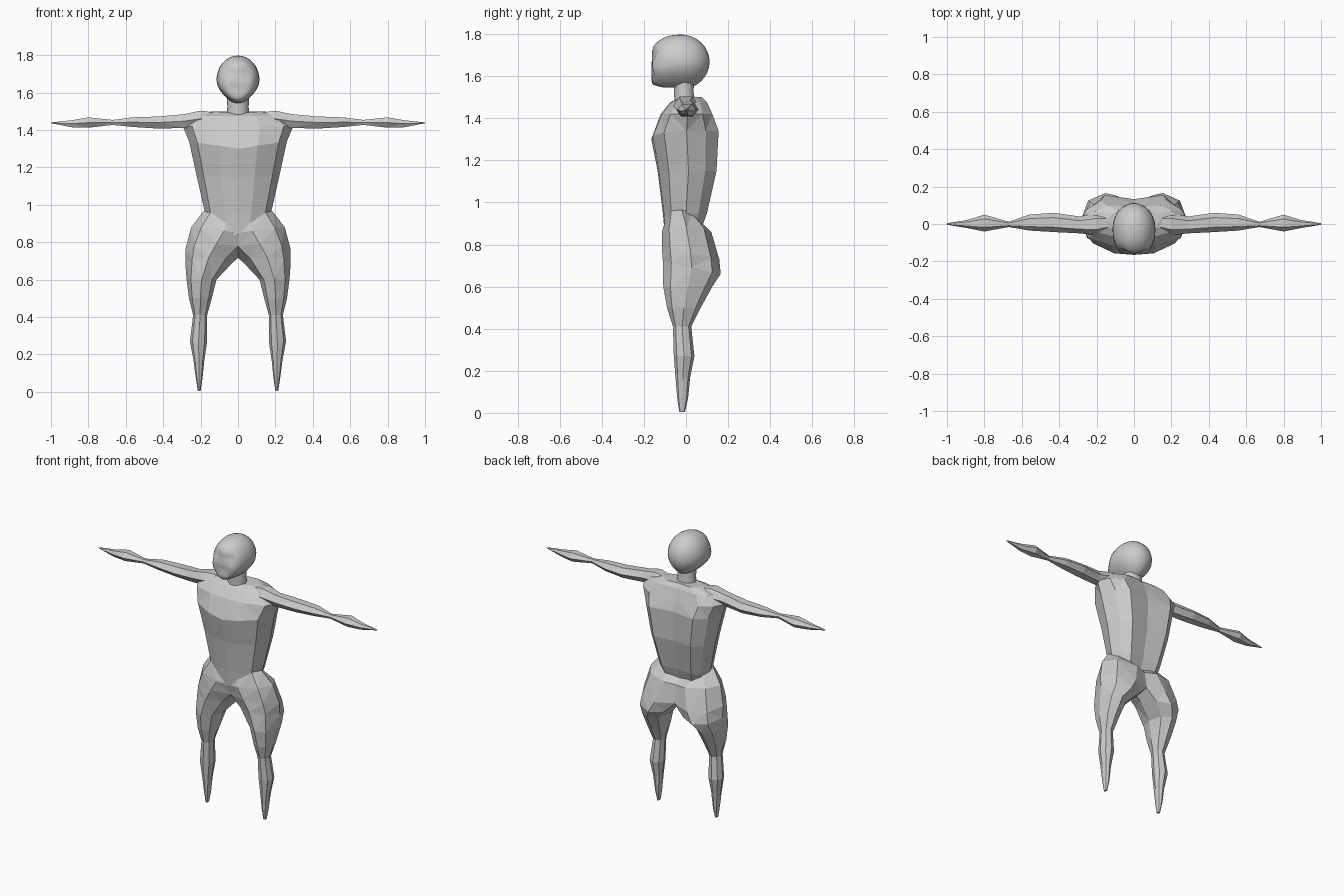
import bpy, bmesh, math
from mathutils import Vector

cube = bpy.data.objects.get("Cube")
if cube:
    bpy.data.objects.remove(cube, do_unlink=True)

grey = bpy.data.materials.new("light grey")
grey.use_nodes = True
tone = (0.6, 0.6, 0.6, 1)
grey.diffuse_color = tone
grey.node_tree.nodes["Principled BSDF"].inputs["Base Color"].default_value = tone


def finish(name, bm):
    bmesh.ops.recalc_face_normals(bm, faces=bm.faces)
    mesh = bpy.data.meshes.new(name)
    bm.to_mesh(mesh)
    bm.free()
    mesh.materials.append(grey)
    ob = bpy.data.objects.new(name, mesh)
    bpy.context.collection.objects.link(ob)
    return ob


def loft(name, rings, triangulate=True):
    """Skin a list of equal point rings and cap both ends."""
    bm = bmesh.new()
    loops = [[bm.verts.new(p) for p in ring] for ring in rings]
    n = len(loops[0])
    for a, b in zip(loops, loops[1:]):
        for i in range(n):
            j = (i + 1) % n
            bm.faces.new((a[i], a[j], b[j], b[i]))
    bm.faces.new(loops[0])
    bm.faces.new(loops[-1])
    if triangulate:
        bmesh.ops.triangulate(bm, faces=bm.faces[:], quad_method='SHORT_EDGE')
    return finish(name, bm)


def circle(n, turn=0.0):
    return [(math.cos(math.tau * (i + turn) / n), math.sin(math.tau * (i + turn) / n))
            for i in range(n)]


# Torso: one angular cross-section, resized up the body
half = [(0, -1), (.4, -.95), (.83, -.62), (1, .05), (.86, .62), (.6, 1), (0, .86)]
outline = half + [(-x, y) for x, y in half[-2:0:-1]]
torso_rows = [  # height, half width, front, back, front drop at the middle
    (.84, .14, -.10, .06, 0), (.95, .175, -.11, .10, 0), (1.15, .22, -.135, .145, 0),
    (1.34, .262, -.165, .155, .04), (1.42, .295, -.12, .125, 0),
    (1.475, .24, -.075, .10, 0), (1.50, .14, -.04, .075, .01)]
rings = []
for z, w, front, back, drop in torso_rows:
    mid, depth = (front + back) / 2, (back - front) / 2
    rings.append([(x * w, mid + y * depth, z - drop * (1 - abs(x)) * (y < 0))
                  for x, y in outline])
loft("torso", rings)

# Legs with hips, overlapping at the middle of the pelvis
leg_rows = [  # height, inner x, outer x, front, back, rise to the outside, rise to the front
    (.925, -.08, .185, -.09, .05, .04, .01), (.86, -.10, .25, -.115, .12, .02, 0),
    (.76, -.05, .282, -.115, .158, 0, .03), (.69, .03, .282, -.11, .165, 0, .03),
    (.60, .115, .275, -.108, .125, 0, 0), (.50, .14, .262, -.09, .07, 0, 0),
    (.41, .165, .24, -.062, .025, 0, 0), (.27, .165, .257, -.058, .04, 0, 0),
    (.17, .18, .238, -.05, .02, 0, 0), (.07, .19, .225, -.042, .01, 0, 0),
    (.005, .20, .215, -.032, -.005, 0, 0)]
for side, label in ((1, "left"), (-1, "right")):
    rings = []
    for z, inner, outer, front, back, out_rise, front_rise in leg_rows:
        cx, rx = (inner + outer) / 2, (outer - inner) / 2
        cy, ry = (front + back) / 2, (back - front) / 2
        rings.append([(side * (cx + rx * c), cy + ry * s,
                       z + out_rise * c - front_rise * s) for c, s in circle(8)])
    loft(label + "_leg", rings)

# Arms, held straight out and ending in points
arm_rows = [  # distance out, bottom, top, front, back
    (.11, 1.44, 1.495, -.03, .05), (.20, 1.41, 1.51, -.06, .06),
    (.29, 1.405, 1.49, -.05, .04), (.43, 1.403, 1.477, -.043, .06),
    (.56, 1.412, 1.472, -.035, .05), (.67, 1.425, 1.456, -.016, .012),
    (.80, 1.408, 1.472, -.04, .05), (.89, 1.412, 1.455, -.022, .022),
    (1.0, 1.436, 1.441, -.004, .004)]
for side, label in ((1, "left"), (-1, "right")):
    rings = []
    for x, low, high, front, back in arm_rows:
        cz, rz = (low + high) / 2, (high - low) / 2
        cy, ry = (front + back) / 2, (back - front) / 2
        rings.append([(side * x, cy + ry * c, cz + rz * s) for c, s in circle(6)])
    loft(label + "_arm", rings)

# Neck
neck = loft("neck", [[(r * c, y + .85 * r * s, z) for c, s in circle(10)]
                     for z, r, y in ((1.44, .068, .0), (1.52, .057, -.01), (1.60, .06, -.01))], False)

# Head: round skull, flattened face, narrow jaw and hollow eyes
bm = bmesh.new()
bmesh.ops.create_uvsphere(bm, u_segments=24, v_segments=16, radius=1)
for v in bm.verts:
    x, y, z = v.co
    face = max(0, -y)
    jaw = max(0, -z)
    px = .115 * x * (1 - .38 * jaw * jaw)
    py = -.025 + y * (.137 if y > 0 else .15)
    pz = 1.668 + .13 * z
    if y < 0:  # push the face and jaw forward into a flat front
        py -= .085 * face * jaw + .04 * face * (1 - face)
        py = max(py, -.163)
    pz = max(pz, 1.545 + .06 * max(0, py))
    for ex in (-.042, .042):
        d = ((px - ex) / .024) ** 2 + ((pz - 1.705) / .02) ** 2
        if y < 0:
            py += .028 * math.exp(-d)
    if y < 0:  # nose ridge and sunken cheeks
        py += .012 * math.exp(-((abs(px) - .04) / .018) ** 2 - ((pz - 1.62) / .03) ** 2)
    v.co = Vector((px, py, pz))
head = finish("head", bm)

# Smooth shading on the head and neck only
for ob in (head, neck):
    bpy.ops.object.select_all(action='DESELECT')
    ob.select_set(True)
    bpy.context.view_layer.objects.active = ob
    bpy.ops.object.shade_smooth_by_angle(angle=math.radians(50))
